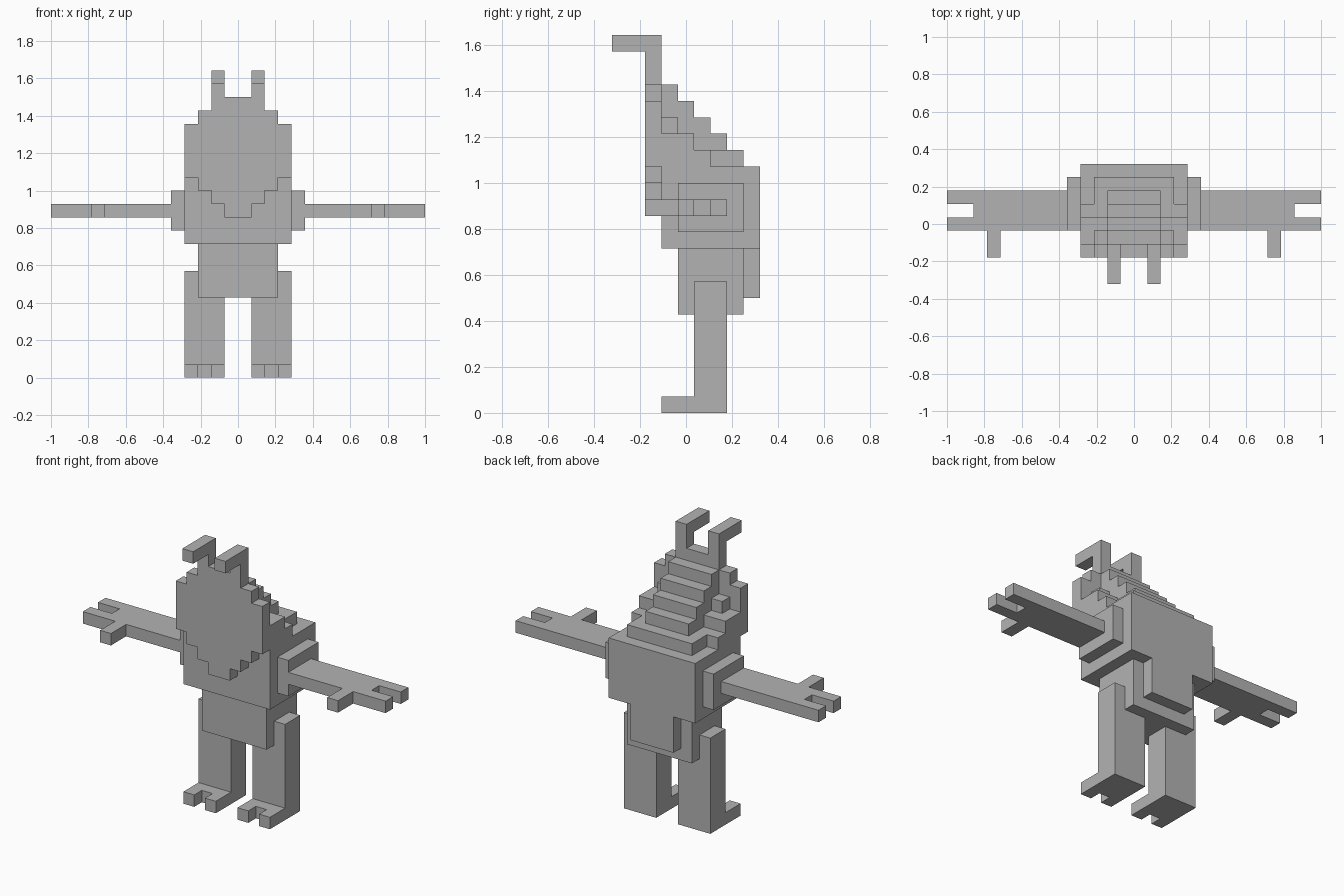
import bpy, bmesh
from mathutils import Vector

cube = bpy.data.objects.get("Cube")
if cube:
    bpy.data.objects.remove(cube, do_unlink=True)

U = 2 / 28      # one block
MID = 4.5       # depth of the middle, in blocks

grey = bpy.data.materials.new("plain_grey")
grey.use_nodes = True
colour = (0.45, 0.45, 0.45, 1)
grey.diffuse_color = colour
grey.node_tree.nodes["Principled BSDF"].inputs["Base Color"].default_value = colour


def prism(name, axis, outline, lo, hi):
    """Extrude an outline (in blocks) along one axis; outline keeps x, y, z order."""
    def place(p, d):
        c = list(p)
        c.insert("xyz".index(axis), d)
        return Vector((c[0], c[1] - MID, c[2])) * U
    bm = bmesh.new()
    face = bm.faces.new([bm.verts.new(place(p, lo)) for p in outline])
    grown = bmesh.ops.extrude_face_region(bm, geom=[face])
    verts = [g for g in grown["geom"] if isinstance(g, bmesh.types.BMVert)]
    shift = place((0, 0), hi) - place((0, 0), lo)
    bmesh.ops.translate(bm, verts=verts, vec=shift)
    bmesh.ops.recalc_face_normals(bm, faces=bm.faces)
    mesh = bpy.data.meshes.new(name)
    bm.to_mesh(mesh)
    bm.free()
    mesh.materials.append(grey)
    obj = bpy.data.objects.new(name, mesh)
    bpy.context.collection.objects.link(obj)
    return obj


def box(name, x, y, z):
    return prism(name, "z", [(x[0], y[0]), (x[1], y[0]), (x[1], y[1]), (x[0], y[1])], *z)


def pair(make, name, axis, outline, lo, hi):
    """Left part and its mirrored right part."""
    make("left_" + name, axis, outline, lo, hi)
    if axis == "x":
        make("right_" + name, axis, outline, -hi, -lo)
    else:
        make("right_" + name, axis, [(-a, b) for a, b in outline], lo, hi)


def stairs(tops, base, y0):
    """Side outline of one-block-deep steps with the given tops, front to back."""
    pts = [(y0, base)]
    for i, top in enumerate(tops):
        pts += [(y0 + i, top), (y0 + i + 1, top)]
    pts.append((y0 + len(tops), base))
    return [p for i, p in enumerate(pts)
            if not (0 < i < len(pts) - 1 and pts[i - 1][1] == p[1] == pts[i + 1][1])]


# Body
box("torso", (-4, 4), (3, 9), (10, 15))
box("hips", (-3, 3), (4, 8), (6, 10))
box("back_flap", (-2, 2), (8, 9), (7, 10))

# Stepped back of the head
prism("head_steps", "x", stairs([20, 19, 18, 17, 16], 15, 3), -2, 2)
pair(prism, "inner_steps", "x", stairs([18, 17, 16, 16, 16], 15, 3), 2, 3)
pair(prism, "outer_steps", "x", stairs([17, 17, 16], 15, 3), 3, 4)

# Face mask
half = [(1, 12), (1, 13), (2, 13), (2, 14), (3, 14), (3, 15), (4, 15),
        (4, 19), (3, 19), (3, 20), (2, 20), (2, 21)]
prism("face_mask", "y", half + [(-x, z) for x, z in reversed(half)], 2, 3)

# Antennae with forward hooks
hook = [(3, 21), (3, 23), (0, 23), (0, 22), (2, 22), (2, 21)]
pair(prism, "antenna", "x", hook, 1, 2)

# Arms with two fingers and a thumb
pair(prism, "shoulder", "x", [(4, 11), (8, 11), (8, 14), (4, 14)], 4, 5)
arm = [(5, 4), (10, 4), (10, 2), (11, 2), (11, 4), (14, 4), (14, 5), (12.2, 5),
       (12.2, 6), (14, 6), (14, 7), (5, 7)]
arm = [(12 if x == 12.2 else x, y) for x, y in arm]
pair(prism, "arm", "z", arm, 12, 13)

# Legs and two-toed feet
pair(prism, "leg", "z", [(1, 5), (4, 5), (4, 7), (1, 7)], 0, 8)
foot = [(1, 3), (2, 3), (2, 4), (3, 4), (3, 3), (4, 3), (4, 5), (1, 5)]
pair(prism, "foot", "z", foot, 0, 1)
